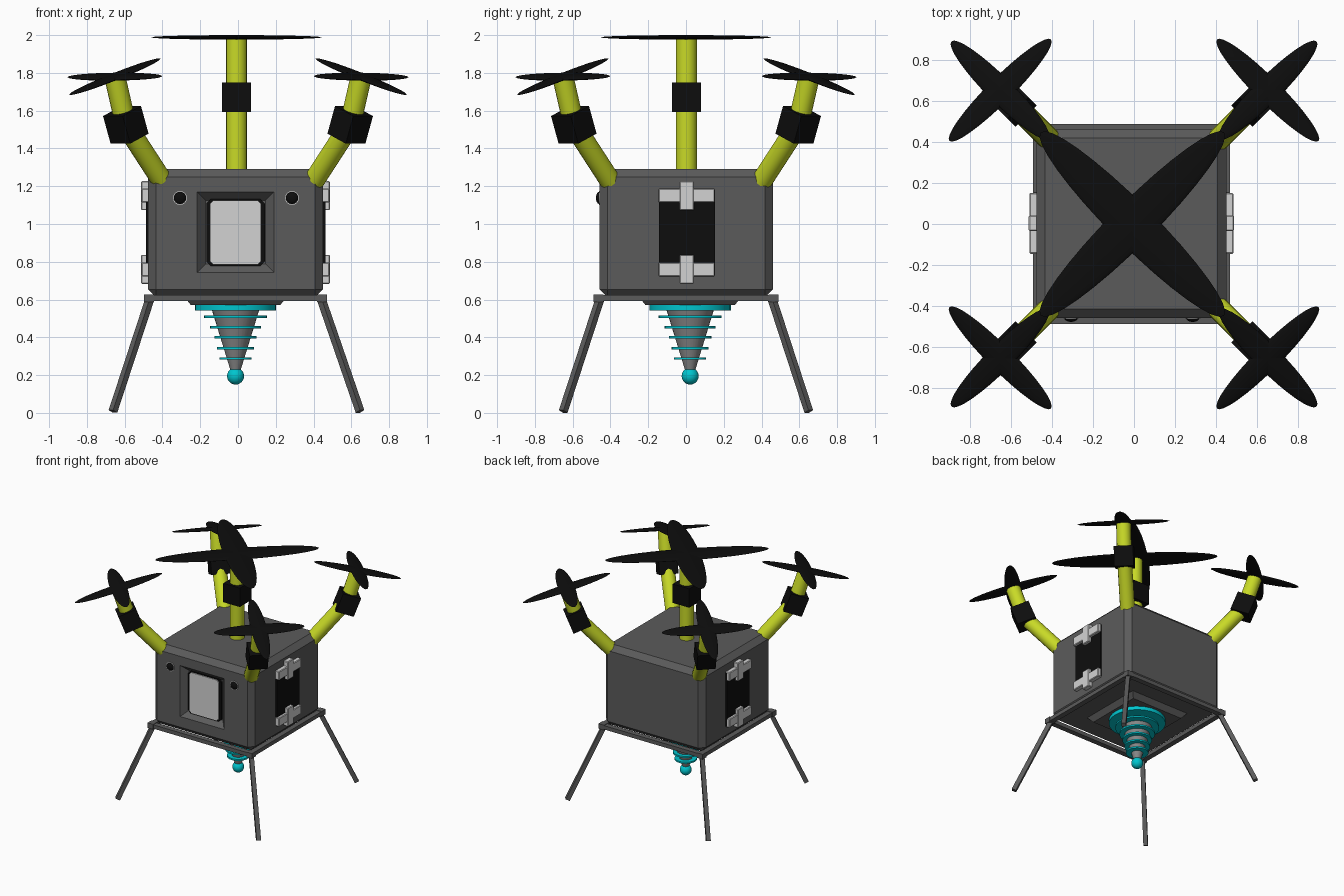
import bpy, bmesh, math
from mathutils import Matrix, Vector

if "Cube" in bpy.data.objects:
    bpy.data.objects.remove(bpy.data.objects["Cube"])


def material(name, r, g, b):
    m = bpy.data.materials.new(name)
    m.diffuse_color = (r, g, b, 1)
    m.use_nodes = True
    m.node_tree.nodes["Principled BSDF"].inputs["Base Color"].default_value = m.diffuse_color
    return m


GREY = material("dark_grey", 0.105, 0.105, 0.105)
STEEL = material("mid_grey", 0.25, 0.25, 0.25)
BLACK = material("black", 0.004, 0.004, 0.004)
WHITE = material("light_grey", 0.65, 0.65, 0.65)
LIME = material("lime", 0.58, 0.70, 0.02)
CYAN = material("cyan", 0.0, 0.56, 0.62)
CX = -0.013          # the hull sits slightly left of the rotor centre


def finish(name, bm, mat, smooth=False):
    bmesh.ops.recalc_face_normals(bm, faces=bm.faces)
    me = bpy.data.meshes.new(name)
    bm.to_mesh(me)
    bm.free()
    ob = bpy.data.objects.new(name, me)
    bpy.context.collection.objects.link(ob)
    me.materials.append(mat)
    bpy.ops.object.select_all(action='DESELECT')
    ob.select_set(True)
    bpy.context.view_layer.objects.active = ob
    if smooth:
        bpy.ops.object.shade_smooth_by_angle(angle=math.radians(35))
    return ob


def box(name, lo, hi, mat, bevel=0):
    lo, hi = Vector(lo), Vector(hi)
    bm = bmesh.new()
    bmesh.ops.create_cube(bm, size=1, matrix=Matrix.Translation((lo + hi) / 2)
                          @ Matrix.Diagonal((*(hi - lo), 1)))
    if bevel:
        bmesh.ops.bevel(bm, geom=bm.edges[:], offset=bevel, segments=1,
                        profile=0.5, affect='EDGES')
    return finish(name, bm, mat)


def tilt_matrix(d):
    """Local z along d, local x pointing radially outward."""
    d = Vector(d).normalized()
    return (Matrix.Rotation(math.atan2(d.y, d.x), 4, 'Z')
            @ Matrix.Rotation(math.acos(d.z), 4, 'Y'))


def rod(name, a, b, r1, r2, mat, sides=16, smooth=True, spin=0):
    a, b = Vector(a), Vector(b)
    bm = bmesh.new()
    m = (Matrix.Translation((a + b) / 2) @ tilt_matrix(b - a)
         @ Matrix.Rotation(spin, 4, 'Z'))
    bmesh.ops.create_cone(bm, cap_ends=True, segments=sides, radius1=r1,
                          radius2=r2, depth=(b - a).length, matrix=m)
    return finish(name, bm, mat, smooth)


def ball(name, c, scale, mat, rot=Matrix()):
    bm = bmesh.new()
    bmesh.ops.create_uvsphere(bm, u_segments=32, v_segments=12, radius=1,
                              matrix=Matrix.Translation(c) @ rot
                              @ Matrix.Diagonal((*scale, 1)))
    return finish(name, bm, mat, True)


def plate(name, hw, hh, c, z, y0, y1, mat):
    """Front-facing plate with clipped corners."""
    pts = [(hw, hh - c), (hw - c, hh), (c - hw, hh), (-hw, hh - c),
           (-hw, c - hh), (c - hw, -hh), (hw - c, -hh), (hw, c - hh)]
    bm = bmesh.new()
    f = bm.faces.new([bm.verts.new((CX + x, y1, z + h)) for x, h in pts])
    g = bmesh.ops.extrude_face_region(bm, geom=[f])['geom']
    bmesh.ops.translate(bm, vec=(0, y0 - y1, 0),
                        verts=[v for v in g if isinstance(v, bmesh.types.BMVert)])
    return finish(name, bm, mat)


def propeller(name, c, a, b, t, rot, first):
    for i in range(2):
        ball(f"{name}_blade_{i + 1}", c, (a, b, t), BLACK,
             rot @ Matrix.Rotation(first + i * math.pi / 2, 4, 'Z'))


# hull with sloped recess for the screen
hull = box("hull", (CX - 0.463, -0.457, 0.612), (CX + 0.463, 0.46, 1.29), GREY, 0.042)
bm = bmesh.new()
bmesh.ops.create_cube(bm, size=1)
for v in bm.verts:
    outer = v.co.y < 0
    hw, hh = (0.222, 0.232) if outer else (0.158, 0.168)
    v.co = (CX + math.copysign(hw, v.co.x), -0.477 if outer else -0.407,
            0.957 + math.copysign(hh, v.co.z))
cutter = finish("recess_cutter", bm, GREY)
cutter.hide_render = True
bpy.context.view_layer.objects.active = hull
mod = hull.modifiers.new("recess", 'BOOLEAN')
mod.operation, mod.object, mod.solver = 'DIFFERENCE', cutter, 'EXACT'
bpy.ops.object.modifier_apply(modifier="recess")
bpy.data.objects.remove(cutter)

# screen
plate("screen_surround", 0.155, 0.178, 0.025, 0.955, -0.424, -0.40, BLACK)
plate("screen", 0.135, 0.17, 0.018, 0.955, -0.432, -0.41, WHITE)

# front sensors
for side, x in (("left", -0.307), ("right", 0.286)):
    rod(f"sensor_ring_{side}", (x, -0.45, 1.138), (x, -0.461, 1.138), 0.037, 0.037, WHITE, 24)
    ball(f"sensor_{side}", (x, -0.457, 1.138), (0.033, 0.02, 0.033), BLACK)

# side panels with cross-shaped clips
for side, s in (("left", -1), ("right", 1)):
    def side_box(name, out, y0, y1, z0, z1, mat, bevel=0):
        x0, x1 = sorted((CX + s * 0.44, CX + s * out))
        box(f"{side}_{name}", (x0, y0, z0), (x1, y1, z1), mat, bevel)
    side_box("panel", 0.475, -0.143, 0.153, 0.73, 1.18, BLACK)
    for n, z in (("lower", 0.76), ("upper", 1.15)):
        side_box(f"{n}_clip_bar", 0.497, -0.145, 0.152, z - 0.037, z + 0.037, WHITE, 0.005)
        side_box(f"{n}_clip_post", 0.5, -0.034, 0.042, z - 0.077, z + 0.077, WHITE, 0.005)

# base frame, corner blocks and legs
for s in (-1, 1):
    x, y = CX + s * 0.458, s * 0.465
    box(f"frame_side_bar_{s}", (x - 0.022, -0.47, 0.592), (x + 0.022, 0.47, 0.624), GREY)
    box(f"frame_cross_bar_{s}", (CX - 0.465, y - 0.022, 0.592), (CX + 0.465, y + 0.022, 0.624), GREY)
    for t in (-1, 1):
        yy = t * 0.463
        box(f"frame_corner_{s}_{t}", (x - 0.026, yy - 0.026, 0.586),
            (x + 0.026, yy + 0.026, 0.628), GREY)
        rod(f"leg_{s}_{t}", (-0.008 + s * 0.654, t * 0.65, 0.008),
            (CX + s * 0.453, t * 0.455, 0.605), 0.024, 0.024, GREY, 4, False, math.pi / 4)

# underside probe: mounting plate, cone, rings and tip
PX, PY = CX, 0.022
rod("probe_mount", (PX, PY, 0.571), (PX, PY, 0.615), 0.335, 0.385, GREY, 4, False, math.pi / 4)
rod("probe_cone", (PX, PY, 0.21), (PX, PY, 0.56), 0.022, 0.13, STEEL, 32)
for i, (z, r, h) in enumerate([(0.556, 0.215, 0.03), (0.51, 0.167, 0.013), (0.453, 0.135, 0.013),
                               (0.4, 0.112, 0.013), (0.343, 0.098, 0.013), (0.288, 0.085, 0.013)]):
    rod(f"probe_ring_{i + 1}", (PX, PY, z - h / 2), (PX, PY, z + h / 2), r, r, CYAN, 32)
ball("probe_tip", (PX, PY, 0.195), (0.045, 0.045, 0.045), CYAN)

# centre mast and main propeller
MX = -0.008
rod("mast", (MX, 0.002, 1.27), (MX, 0.002, 1.985), 0.056, 0.056, LIME)
box("mast_collar", (MX - 0.077, -0.075, 1.592), (MX + 0.077, 0.079, 1.75), BLACK)
propeller("main_propeller", (MX, 0, 1.988), 0.632, 0.103, 0.012, Matrix(), math.pi / 4)

# four bent corner arms with collars and propellers
for sx in (-1, 1):
    for sy in (-1, 1):
        n = ("front" if sy < 0 else "back") + ("_left" if sx < 0 else "_right")

        def at(r, z):
            return Vector((sx * r, sy * r, z))
        elbow, top = at(0.594, 1.525), at(0.652, 1.78)
        rod(f"{n}_lower_arm", at(0.39, 1.21), elbow, 0.056, 0.056, LIME)
        rod(f"{n}_upper_arm", elbow, top, 0.056, 0.056, LIME)
        rod(f"{n}_collar", elbow - at(0.02, 0.073), elbow + at(0.02, 0.073),
            0.104, 0.104, BLACK, 4, False, math.pi / 4)
        tilt = tilt_matrix((sx * 0.195, sy * 0.195, 0.96))
        propeller(f"{n}_propeller", top, 0.35, 0.062, 0.013, tilt, 0)
